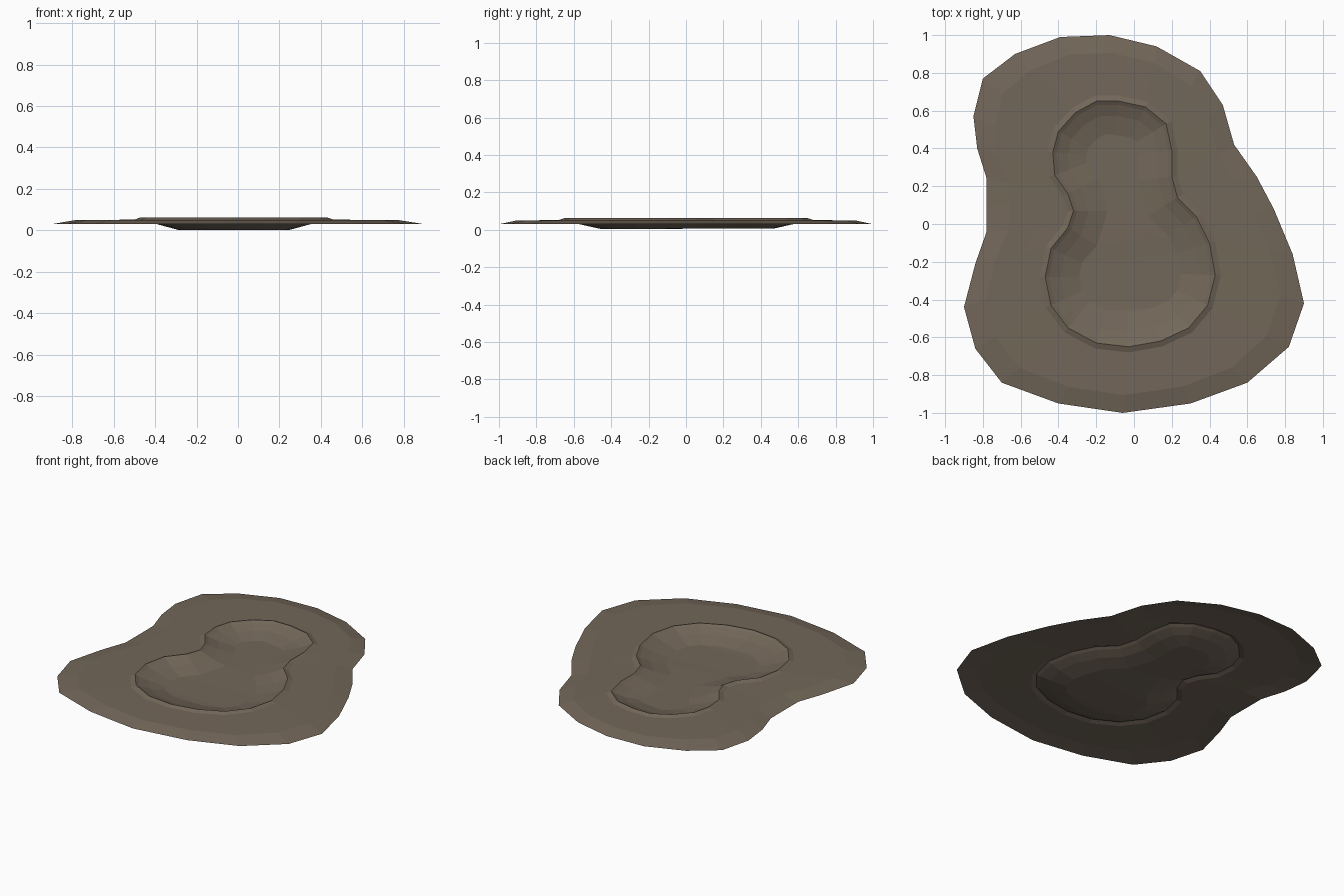
import bpy, bmesh
from mathutils import Vector

if "Cube" in bpy.data.objects:
    bpy.data.objects.remove(bpy.data.objects["Cube"])

# Matching outlines: outer edge of the mud patch, and the crest of the print
outer = [(-.06, -1), (.30, -.95), (.60, -.84), (.82, -.65), (.90, -.42), (.84, -.16),
         (.74, .08), (.65, .25), (.53, .42), (.47, .63), (.35, .81), (.12, .94), (-.13, 1),
         (-.39, .99), (-.63, .90), (-.80, .77), (-.85, .57), (-.83, .40), (-.78, .24),
         (-.78, .10), (-.78, -.04), (-.84, -.21), (-.90, -.44), (-.84, -.66),
         (-.70, -.84), (-.40, -.95)]
crest = [(-.03, -.65), (.14, -.62), (.29, -.55), (.39, -.43), (.43, -.27), (.40, -.10),
         (.33, .04), (.23, .14), (.20, .25), (.20, .39), (.17, .53), (.06, .62), (-.08, .65),
         (-.20, .65), (-.31, .59), (-.40, .49), (-.43, .38), (-.42, .26), (-.35, .16),
         (-.32, .07), (-.35, -.02), (-.44, -.13), (-.47, -.28), (-.44, -.43),
         (-.35, -.55), (-.20, -.63)]
outer = [Vector(p) for p in outer]
crest = [Vector(p) for p in crest]
n = len(crest)


def offset(pts, d):
    """Move a counter-clockwise outline inwards (d > 0) or outwards (d < 0)."""
    out = []
    for i, p in enumerate(pts):
        t = (pts[(i + 1) % n] - pts[i - 1]).normalized()
        out.append(p + Vector((-t.y, t.x)) * d)
    return out


def blend(t):
    return [a.lerp(b, t) for a, b in zip(outer, crest)]


bm = bmesh.new()


def ring(pts, z):
    return [bm.verts.new((p.x, p.y, z)) for p in pts]


# Sloping edge, flat bank, raised lip, then the sunken wall
rings = [ring(outer, .03), ring(blend(.27), .05), ring(blend(.6), .051),
         ring(offset(crest, -.03), .052), ring(crest, .063),
         ring(offset(crest, .02), .052), ring(offset(crest, .08), .03),
         ring(offset(crest, .18), .008)]
for a, b in zip(rings, rings[1:]):
    for i in range(n):
        j = (i + 1) % n
        bm.faces.new((a[i], a[j], b[j], b[i]))

# Floor: strips across the print, slightly deeper under the wide end
floor = rings[-1]
for v in floor:
    if -.45 < v.co.y < -.1:
        v.co.z = .003
h = n // 2
bm.faces.new((floor[0], floor[1], floor[n - 1]))
for i in range(1, h - 1):
    bm.faces.new((floor[i], floor[i + 1], floor[n - i - 1], floor[n - i]))
bm.faces.new((floor[h - 1], floor[h], floor[h + 1]))

mesh = bpy.data.meshes.new("mud_footprint")
bm.to_mesh(mesh)
bm.free()
mud = bpy.data.materials.new("brown mud")
mud.diffuse_color = (.17, .135, .10, 1)
mud.use_nodes = True
mud.node_tree.nodes["Principled BSDF"].inputs["Base Color"].default_value = mud.diffuse_color
mesh.materials.append(mud)
patch = bpy.data.objects.new("mud_footprint", mesh)
bpy.context.collection.objects.link(patch)
